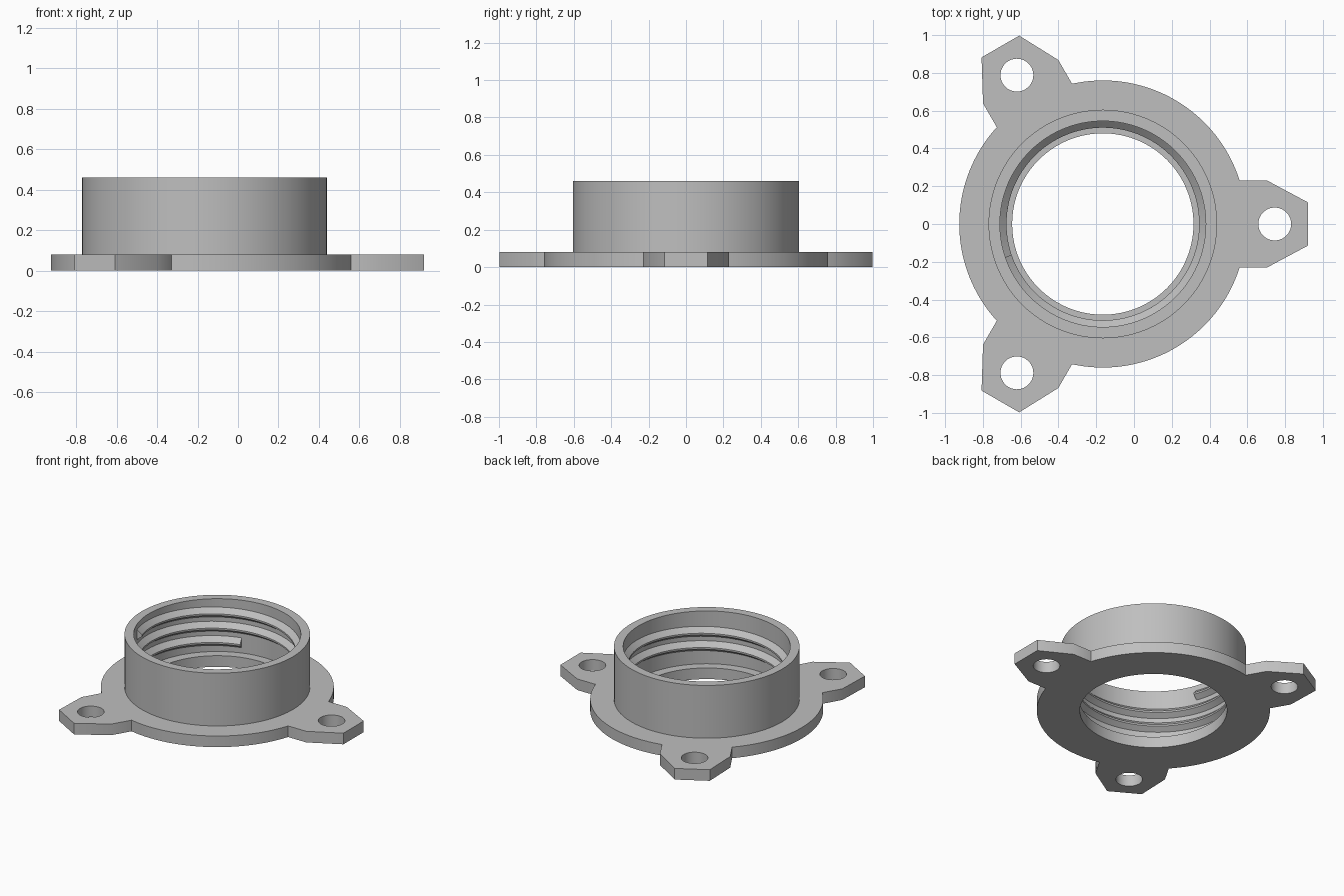
import bpy
import bmesh
from math import sin, cos, pi, radians, asin

cube = bpy.data.objects.get("Cube")
if cube:
    bpy.data.objects.remove(cube, do_unlink=True)

CX = -0.165          # axis of the ring
FLANGE_R, BORE_R = 0.76, 0.48
SLEEVE_R, ROOT_R, CREST_R = 0.605, 0.545, 0.51
FLANGE_H, TOP = 0.08, 0.46
SEG = 120

grey = bpy.data.materials.new("plain grey")
grey.use_nodes = True
grey.diffuse_color = (0.52, 0.52, 0.52, 1)
grey.node_tree.nodes["Principled BSDF"].inputs["Base Color"].default_value = grey.diffuse_color


def finish(name, bm):
    """Clean the mesh, add it to the scene and shade it."""
    bmesh.ops.remove_doubles(bm, verts=bm.verts, dist=0.0002)
    bmesh.ops.recalc_face_normals(bm, faces=bm.faces)
    mesh = bpy.data.meshes.new(name)
    bm.to_mesh(mesh)
    bm.free()
    mesh.materials.clear()
    mesh.materials.append(grey)
    obj = bpy.data.objects.new(name, mesh)
    obj.location.x = CX
    bpy.context.collection.objects.link(obj)
    bpy.ops.object.select_all(action="DESELECT")
    obj.select_set(True)
    bpy.context.view_layer.objects.active = obj
    bpy.ops.object.shade_smooth_by_angle(angle=radians(30))
    return obj


def turn(p, a):
    return (p[0] * cos(a) - p[1] * sin(a), p[0] * sin(a) + p[1] * cos(a))


def circle(r, n, cx=0.0):
    return [(cx + r * cos(2 * pi * i / n), r * sin(2 * pi * i / n)) for i in range(n)]


def loft(bm, rings, closed):
    """Join equal rings of points with quads; cap the ends if open."""
    loops = [[bm.verts.new(p) for p in ring] for ring in rings]
    n = len(loops[0])
    pairs = list(zip(loops, loops[1:]))
    if closed:
        pairs.append((loops[-1], loops[0]))
    else:
        bm.faces.new(loops[0])
        bm.faces.new(loops[-1])
    for a, b in pairs:
        for i in range(n):
            j = (i + 1) % n
            bm.faces.new((a[i], a[j], b[j], b[i]))


# Flange: disc outline with three angular mounting tabs, bore and screw holes
TAB_HALF = 0.23
tab = [(0.87, -TAB_HALF), (1.085, -0.115), (1.085, 0.115), (0.87, TAB_HALF)]
start = asin(TAB_HALF / FLANGE_R)
arc_n = 36
outline, holes = [], [circle(BORE_R, SEG)]
for k in range(3):
    a = k * 2 * pi / 3
    outline += [turn(p, a) for p in tab]
    sweep = 2 * pi / 3 - 2 * start
    outline += [turn((FLANGE_R, 0), a + start + sweep * i / arc_n) for i in range(arc_n + 1)]
    holes.append([turn(p, a) for p in circle(0.087, 40, 0.91)])

curve = bpy.data.curves.new("flange_outline", "CURVE")
curve.dimensions = "2D"
curve.fill_mode = "BOTH"
curve.extrude = FLANGE_H / 2
for pts in [outline] + holes:
    spline = curve.splines.new("POLY")
    spline.points.add(len(pts) - 1)
    for point, (x, y) in zip(spline.points, pts):
        point.co = (x, y, 0, 1)
    spline.use_cyclic_u = True
helper = bpy.data.objects.new("flange_outline", curve)
bpy.context.collection.objects.link(helper)
bpy.context.view_layer.update()
solid = bpy.data.meshes.new_from_object(helper.evaluated_get(bpy.context.evaluated_depsgraph_get()))
bm = bmesh.new()
bm.from_mesh(solid)
bmesh.ops.translate(bm, verts=bm.verts, vec=(0, 0, FLANGE_H / 2))
bpy.data.objects.remove(helper, do_unlink=True)
finish("mounting_flange", bm)

# Sleeve: plain tube set slightly into the flange
foot = FLANGE_H - 0.01
section = [(ROOT_R, foot), (SLEEVE_R, foot), (SLEEVE_R, TOP), (ROOT_R, TOP)]
bm = bmesh.new()
loft(bm, [[(*turn((r, 0), 2 * pi * i / SEG), z) for r, z in section] for i in range(SEG)], True)
finish("sleeve", bm)

# Inner thread: tapered ridge wound upward for two and a quarter turns
PITCH, Z0 = 0.103, 0.19
a0, a1 = radians(108), radians(199 + 720)
ridge = [(ROOT_R + 0.004, 0.003), (CREST_R, -0.034), (CREST_R, -0.046), (ROOT_R + 0.004, -0.075)]
steps = 250
rings = []
for i in range(steps + 1):
    a = a0 + (a1 - a0) * i / steps
    rise = Z0 + PITCH * (a - a0) / (2 * pi)
    rings.append([(*turn((r, 0), a), rise + z) for r, z in ridge])
bm = bmesh.new()
loft(bm, rings, False)
finish("inner_thread", bm)
